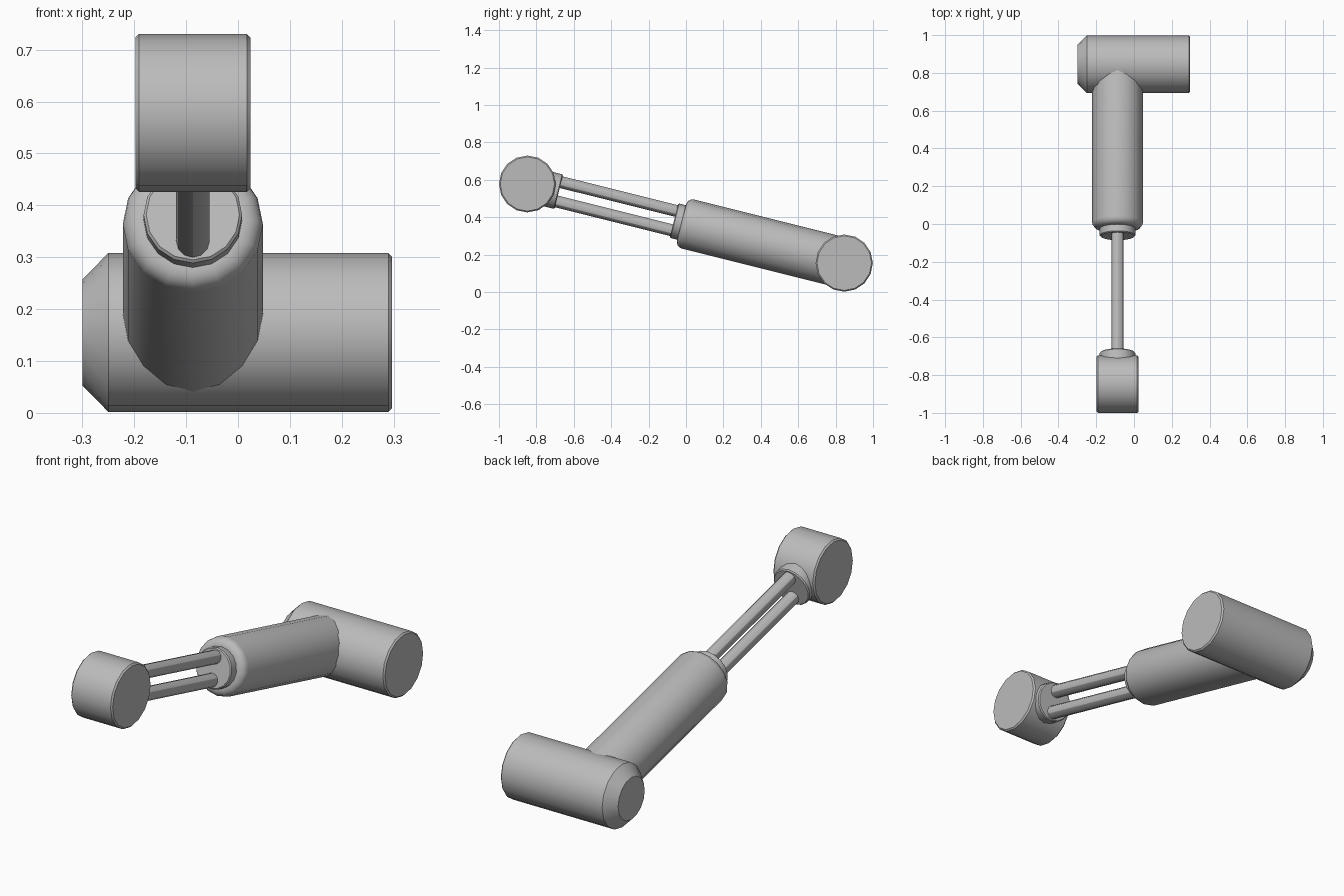
import bpy
import bmesh
import math
from mathutils import Vector

cube = bpy.data.objects.get("Cube")
if cube:
    bpy.data.objects.remove(cube, do_unlink=True)

# Single metal grey
metal = bpy.data.materials.new("metal_grey")
metal.use_nodes = True
GREY = (0.5, 0.5, 0.5, 1)
metal.diffuse_color = GREY
metal.node_tree.nodes["Principled BSDF"].inputs["Base Color"].default_value = GREY

X = Vector((1, 0, 0))
LOWER = Vector((-0.087, 0.846, 0.155))   # centre of the wide hub
UPPER = Vector((-0.087, -0.848, 0.578))  # centre of the short hub
AXIS = (UPPER - LOWER).normalized()
ACROSS = AXIS.cross(X).normalized()


def lathe(name, origin, axis, side, profile, sides=16):
    """Closed solid of revolution from (distance, radius) pairs along an axis."""
    other = axis.cross(side)
    bm = bmesh.new()
    rings = []
    for dist, radius in profile:
        ring = []
        for i in range(sides):
            a = math.tau * i / sides
            offset = side * math.cos(a) + other * math.sin(a)
            ring.append(bm.verts.new(origin + axis * dist + offset * radius))
        rings.append(ring)
    for low, high in zip(rings, rings[1:]):
        for i in range(sides):
            j = (i + 1) % sides
            bm.faces.new((low[i], low[j], high[j], high[i]))
    bm.faces.new(rings[0][::-1])
    bm.faces.new(rings[-1])
    bmesh.ops.recalc_face_normals(bm, faces=bm.faces)
    mesh = bpy.data.meshes.new(name)
    bm.to_mesh(mesh)
    bm.free()
    mesh.materials.append(metal)
    obj = bpy.data.objects.new(name, mesh)
    bpy.context.collection.objects.link(obj)
    bpy.ops.object.select_all(action='DESELECT')
    obj.select_set(True)
    bpy.context.view_layer.objects.active = obj
    bpy.ops.object.shade_smooth_by_angle(angle=math.radians(30))
    return obj


def cylinder(start, end, radius, bevel):
    """Cylinder profile with a small chamfer on both rims."""
    return [(start, radius - bevel), (start + bevel, radius),
            (end - bevel, radius), (end, radius - bevel)]


# Wide hub: broad chamfer on its right end, fine one on its left
lathe("lower_hub", Vector((0, LOWER.y, LOWER.z)), X, Vector((0, 0, 1)),
      [(-0.30, 0.102), (-0.25, 0.153), (0.29, 0.153), (0.297, 0.146)])

# Short hub
lathe("upper_hub", UPPER, X, Vector((0, 0, 1)),
      cylinder(-0.111, 0.111, 0.152, 0.007))

# Main tube with a rounded front rim
TUBE_R, TUBE_END, ROUND = 0.135, 0.897, 0.036
tube = [(0, TUBE_R)]
for k in range(5):
    a = math.pi / 2 * k / 4
    tube.append((TUBE_END - ROUND + ROUND * math.sin(a),
                 TUBE_R - ROUND + ROUND * math.cos(a)))
lathe("main_tube", LOWER, AXIS, X, tube)

# Collars that hold the rods
lathe("tube_collar", LOWER, AXIS, X, cylinder(0.86, 0.938, 0.095, 0.005))
lathe("hub_collar", LOWER, AXIS, X, cylinder(1.573, 1.72, 0.095, 0.005))

# Twin rods
for name, sign in (("top_rod", 1), ("bottom_rod", -1)):
    lathe(name, LOWER + ACROSS * 0.053 * sign, AXIS, X,
          [(0.9, 0.032), (1.65, 0.032)], 12)
